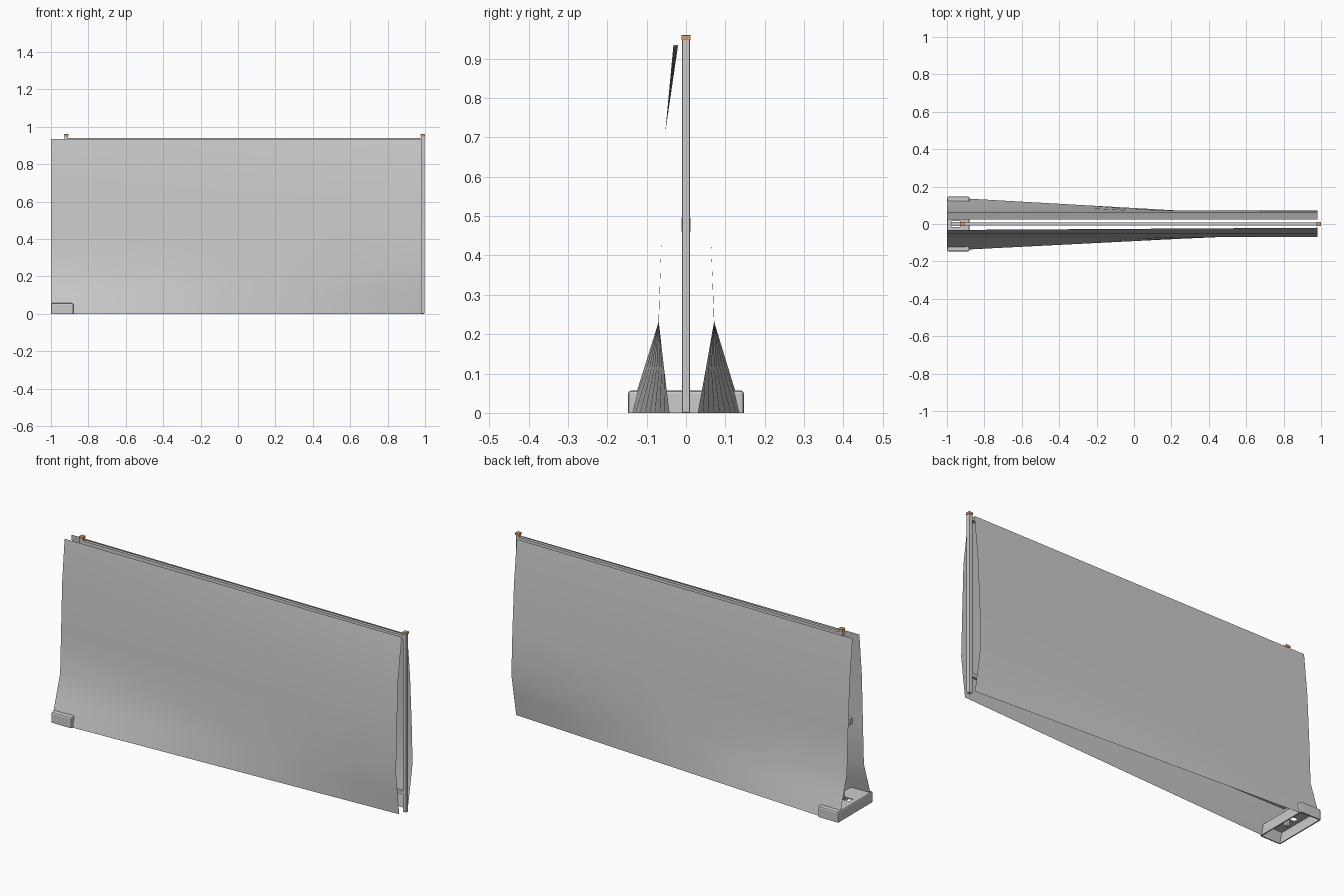
import bpy, bmesh, math

if "Cube" in bpy.data.objects:
    bpy.data.objects.remove(bpy.data.objects["Cube"])

orange = bpy.data.materials.new("orange")
orange.diffuse_color = (0.75, 0.33, 0.1, 1)
orange.use_nodes = True
orange.node_tree.nodes["Principled BSDF"].inputs["Base Color"].default_value = orange.diffuse_color


def finish(name, bm, smooth=False):
    bmesh.ops.recalc_face_normals(bm, faces=bm.faces)
    me = bpy.data.meshes.new(name)
    bm.to_mesh(me)
    bm.free()
    ob = bpy.data.objects.new(name, me)
    bpy.context.collection.objects.link(ob)
    if smooth:
        for p in me.polygons:
            p.use_smooth = True
    return ob


def box(name, lo, hi, bevel=0.0, open_bottom=False, mat=None):
    bm = bmesh.new()
    bmesh.ops.create_cube(bm, size=1)
    for v in bm.verts:
        for i in range(3):
            v.co[i] = (lo[i] + hi[i]) / 2 + v.co[i] * (hi[i] - lo[i])
    if open_bottom:
        low = [f for f in bm.faces if all(abs(v.co.z - lo[2]) < 1e-6 for v in f.verts)]
        bmesh.ops.delete(bm, geom=low, context='FACES_ONLY')
    if bevel:
        edges = [e for e in bm.edges if not e.is_boundary]
        bmesh.ops.bevel(bm, geom=edges, offset=bevel, segments=2,
                        profile=0.5, affect='EDGES')
    ob = finish(name, bm)
    if mat:
        ob.data.materials.append(mat)
    return ob


# Two thin skins: flared foot at the left end, tucked in at the right
def panel(name, left, right):
    bm = bmesh.new()
    rows = []
    n = 8
    for i in range(n + 1):
        t = i / n
        rows.append([bm.verts.new((-1 + 1.98 * t, a[0] * (1 - t) + b[0] * t, a[1]))
                     for a, b in zip(left, right)])
    for r, s in zip(rows, rows[1:]):
        for j in range(len(r) - 1):
            bm.faces.new((r[j], s[j], s[j + 1], r[j + 1]))
    return finish(name, bm, True)


panel("front_panel",
      [(-.142, 0), (-.106, .115), (-.07, .23), (-.062, .45), (-.053, .71), (-.032, .935)],
      [(-.042, 0), (-.056, .115), (-.069, .23), (-.062, .45), (-.053, .71), (-.02, .935)])
panel("back_panel",
      [(.142, 0), (.107, .115), (.072, .23), (.063, .45), (.049, .71), (.025, .935)],
      [(.03, 0), (.051, .115), (.071, .23), (.063, .45), (.049, .71), (.025, .935)])

# Upright posts with coloured caps
for side, x in (("left", -0.918), ("right", 0.988)):
    box(side + "_post", (x - .01, -.01, 0), (x + .01, .01, .95), .003)
    box(side + "_cap", (x - .012, -.012, .947), (x + .012, .012, .96), .002, mat=orange)

# Rails between the posts
for label, z in (("top", .93), ("bottom", .1)):
    box(label + "_rail", (-.918, -.008, z - .009), (.988, .008, z + .009))

# Latch on the left post
box("left_latch", (-.975, -.012, .46), (-.908, .012, .495), .002)

# Hollow foot, open underneath, with a square slot in its top
base = box("base_foot", (-1, -.147, 0), (-.88, .147, .057), .008, open_bottom=True)
sol = base.modifiers.new("wall", 'SOLIDIFY')
sol.thickness = .006
sol.offset = -1
cutter = box("slot_cutter", (-.975, -.015, .03), (-.93, .015, .1))
cutter.hide_render = True
cutter.hide_viewport = False
cutter.display_type = 'WIRE'
cut = base.modifiers.new("slot", 'BOOLEAN')
cut.operation = 'DIFFERENCE'
cut.object = cutter
